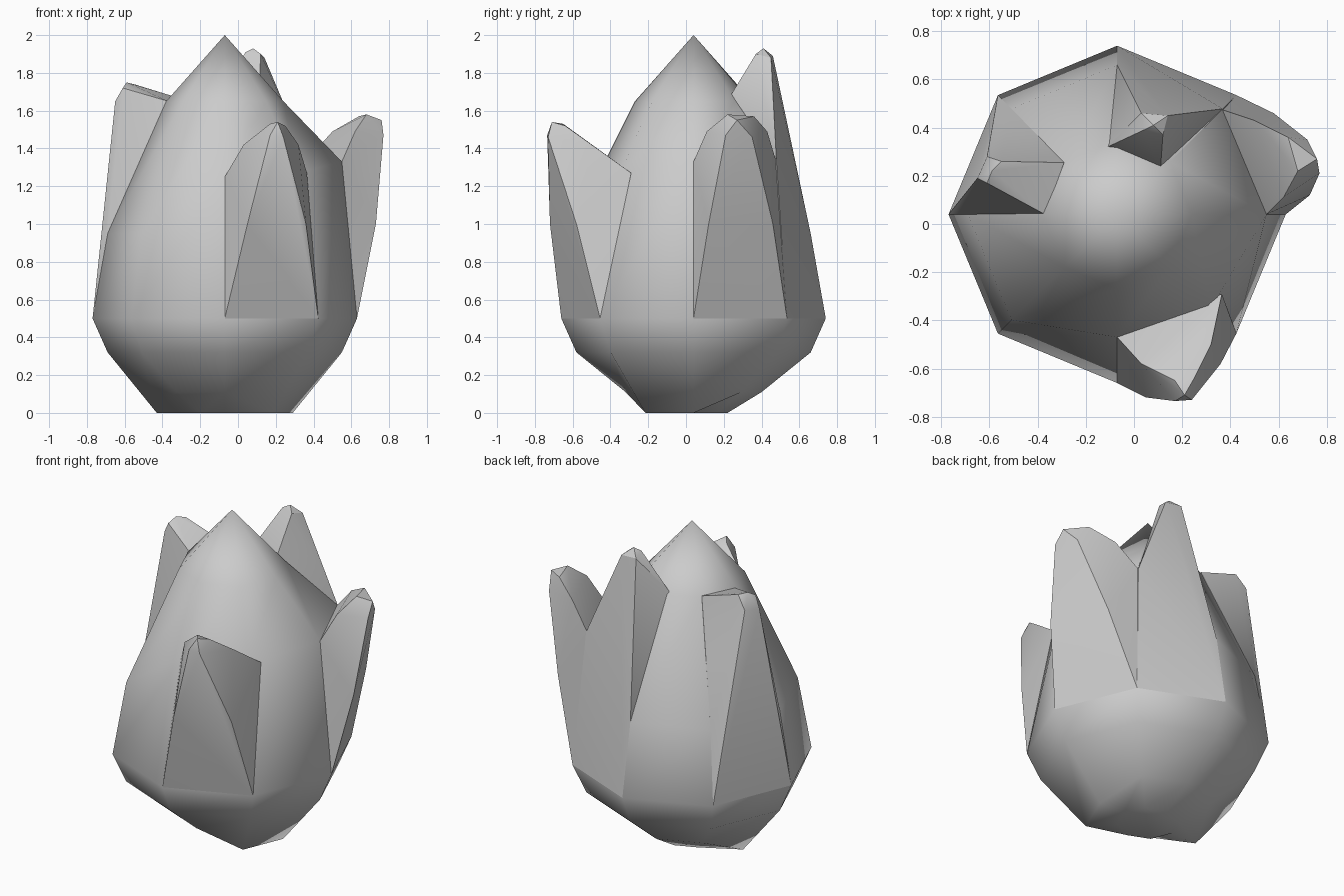
import bpy, bmesh
from math import radians, cos, sin
from mathutils import Vector

cube = bpy.data.objects.get("Cube")
if cube:
    bpy.data.objects.remove(cube, do_unlink=True)

CENTER = Vector((-0.07, 0.04, 0))
SIDES = 8

grey = bpy.data.materials.new("plain grey")
grey.use_nodes = True
COLOR = (0.6, 0.6, 0.6, 1)
grey.diffuse_color = COLOR
grey.node_tree.nodes["Principled BSDF"].inputs["Base Color"].default_value = COLOR


def column(k, r, z):
    """Point on the k-th of eight upright corner lines."""
    a = radians(45 * k)
    return CENTER + Vector((r * cos(a), r * sin(a), z))


def finish(bm, name, angle):
    bmesh.ops.recalc_face_normals(bm, faces=bm.faces)
    mesh = bpy.data.meshes.new(name)
    bm.to_mesh(mesh)
    bm.free()
    mesh.materials.append(grey)
    obj = bpy.data.objects.new(name, mesh)
    bpy.context.collection.objects.link(obj)
    bpy.ops.object.select_all(action="DESELECT")
    obj.select_set(True)
    bpy.context.view_layer.objects.active = obj
    bpy.ops.object.shade_smooth_by_angle(angle=radians(angle))
    return obj


# Central bud: eight-sided rings with an uneven foot and shoulder
foot_low = (0, 4, 7)
shoulder = {0: (0.62, 1.33), 1: (0.62, 1.34), 6: (0.51, 1.25), 7: (0.55, 1.27)}
rings = [
    [column(k, 0.18, 0) for k in range(SIDES)],
    [column(k, 0.36, 0 if k in foot_low else 0.11) for k in range(SIDES)],
    [column(k, 0.62, 0.32) for k in range(SIDES)],
    [column(k, 0.70, 0.50) for k in range(SIDES)],
    [column(k, *shoulder.get(k, (0.62, 0.95))) for k in range(SIDES)],
    [column(k, 0.31, 1.65) for k in range(SIDES)],
]
bm = bmesh.new()
loops = [[bm.verts.new(p) for p in ring] for ring in rings]
for low, high in zip(loops, loops[1:]):
    for k in range(SIDES):
        n = (k + 1) % SIDES
        bm.faces.new((low[k], low[n], high[n], high[k]))
bm.faces.new(loops[0])
tip = bm.verts.new(CENTER + Vector((0, 0, 2)))
for k in range(SIDES):
    bm.faces.new((loops[-1][k], loops[-1][(k + 1) % SIDES], tip))
finish(bm, "central_bud", 42)


# Petals: solid wedges wrapped around a base edge, an inner edge and a tip
def petal(name, corners, points):
    bm = bmesh.new()
    base = [column(k, 0.70, 0.50) for k in corners]
    for p in base + [Vector(p) for p in points]:
        bm.verts.new(p)
    hull = bmesh.ops.convex_hull(bm, input=bm.verts)
    spare = set(hull["geom_interior"] + hull["geom_unused"])
    bmesh.ops.delete(bm, geom=[v for v in spare if isinstance(v, bmesh.types.BMVert)],
                     context="VERTS")
    finish(bm, name, 30)


petal("front_petal", (6, 7), [
    (-0.07, -0.47, 1.25), (0.365, -0.29, 1.27),
    (0.05, -0.72, 1.0), (0.36, -0.58, 1.0),
    (0.03, -0.58, 1.42), (0.32, -0.50, 1.42),
    (0.17, -0.735, 1.47), (0.24, -0.73, 1.46),
    (0.17, -0.65, 1.53), (0.25, -0.64, 1.52), (0.21, -0.71, 1.54)])

petal("right_petal", (0, 1), [
    (0.55, 0.04, 1.33), (0.365, 0.475, 1.34),
    (0.73, 0.12, 1.0), (0.58, 0.46, 1.0),
    (0.62, 0.11, 1.49), (0.50, 0.43, 1.49),
    (0.77, 0.21, 1.47), (0.72, 0.35, 1.46),
    (0.76, 0.27, 1.55), (0.68, 0.22, 1.58), (0.64, 0.36, 1.57)])

petal("back_petal", (1, 2), [
    column(2, 0.62, 0.95), column(1, 0.62, 1.34),
    (-0.11, 0.32, 1.66), (0.11, 0.23, 1.67),
    (0.03, 0.46, 1.89), (0.14, 0.45, 1.88),
    (0.04, 0.39, 1.91), (0.12, 0.37, 1.90), (0.08, 0.41, 1.93)])

petal("left_petal", (3, 4), [
    column(3, 0.62, 0.95), column(4, 0.62, 0.95),
    (-0.37, 0.04, 1.65), (-0.29, 0.255, 1.66),
    (-0.65, 0.19, 1.65), (-0.61, 0.28, 1.66),
    (-0.61, 0.17, 1.72), (-0.55, 0.26, 1.74), (-0.59, 0.22, 1.75)])
